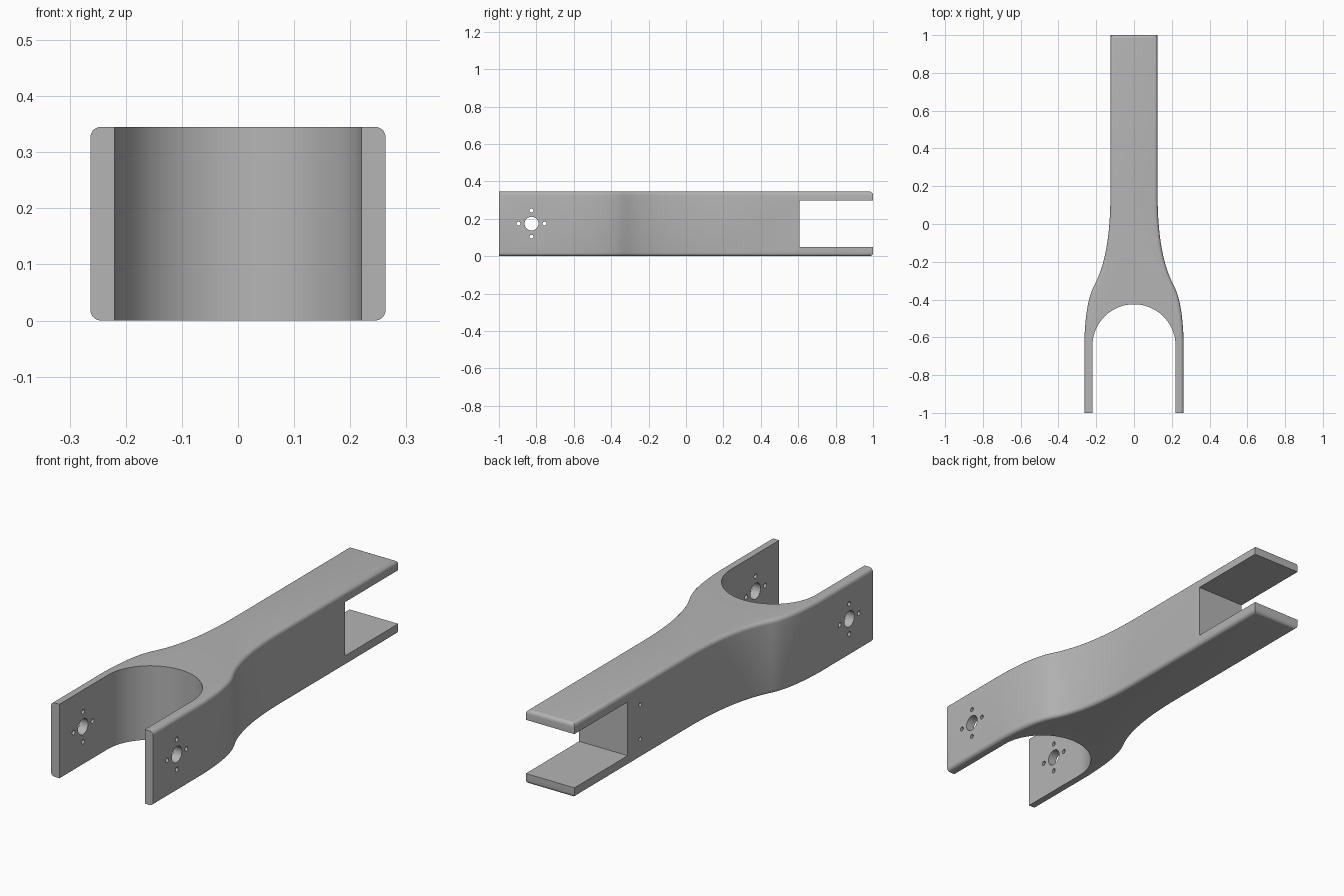
import bpy, bmesh, math
from mathutils import Vector, Matrix
from mathutils.geometry import interpolate_bezier

if "Cube" in bpy.data.objects:
    bpy.data.objects.remove(bpy.data.objects["Cube"], do_unlink=True)

HEIGHT = 0.345
FILLET = 0.018
ARCH_R, ARCH_Y = 0.22, -0.645

grey = bpy.data.materials.new("satin grey")
grey.use_nodes = True
grey.diffuse_color = (0.46, 0.46, 0.46, 1)
grey.node_tree.nodes["Principled BSDF"].inputs["Base Color"].default_value = grey.diffuse_color


def add_object(name, bm):
    bmesh.ops.recalc_face_normals(bm, faces=bm.faces[:])
    mesh = bpy.data.meshes.new(name)
    bm.to_mesh(mesh)
    bm.free()
    obj = bpy.data.objects.new(name, mesh)
    bpy.context.collection.objects.link(obj)
    mesh.materials.append(grey)
    return obj


def bezier(*points):
    return interpolate_bezier(*[Vector((x, y, 0)) for x, y in points], 17)


# Left flank: straight stem, flare, then fork shoulder
flank = [Vector((0.125, 1, 0))]
flank += bezier((0.125, 0.15), (0.125, -0.1), (0.165, -0.24), (0.21, -0.325))
flank += bezier((0.21, -0.325), (0.243, -0.387), (0.258, -0.48), (0.263, -0.62))[1:]
flank.append(Vector((0.263, -1, 0)))

# Round arch between the fork legs
steps = 48
arch = [Vector((ARCH_R, -1, 0))]
arch += [Vector((ARCH_R * math.cos(a), ARCH_Y + ARCH_R * math.sin(a), 0))
         for a in (math.pi * i / steps for i in range(steps + 1))]
arch.append(Vector((-ARCH_R, -1, 0)))
mirrored = [Vector((-p.x, p.y, 0)) for p in reversed(flank)]
outline = flank + arch + mirrored

# Solid arm, with rounded rims on the outer flanks and back end
bm = bmesh.new()
base = bm.faces.new([bm.verts.new(p) for p in outline])
top = bmesh.ops.extrude_face_region(bm, geom=[base])["geom"]
bmesh.ops.translate(bm, vec=(0, 0, HEIGHT),
                    verts=[v for v in top if isinstance(v, bmesh.types.BMVert)])
bmesh.ops.recalc_face_normals(bm, faces=bm.faces[:])


def is_outer_rim(edge):
    a, b = (v.co for v in edge.verts)
    if abs(a.z - b.z) > 0.01:
        return False
    inner = all(abs(p.x) < ARCH_R + 0.001 and p.y < ARCH_Y + ARCH_R + 0.001 for p in (a, b))
    front = a.y < -0.999 and b.y < -0.999
    return not (inner or front)


bmesh.ops.bevel(bm, geom=[e for e in bm.edges if is_outer_rim(e)], offset=FILLET,
                segments=5, profile=0.5, affect='EDGES', clamp_overlap=False)
arm = add_object("fork_arm", bm)

cutters = []


def cut_box(name, low, high):
    low, high = Vector(low), Vector(high)
    bm = bmesh.new()
    bmesh.ops.create_cube(bm, size=1, matrix=Matrix.Translation((low + high) / 2)
                          @ Matrix.Diagonal((*(high - low), 1)))
    cutters.append(add_object(name, bm))


def cut_hole(name, x, y, z, radius, length):
    bm = bmesh.new()
    bmesh.ops.create_cone(bm, cap_ends=True, segments=32, radius1=radius, radius2=radius,
                          depth=length, matrix=Matrix.Translation((x, y, z))
                          @ Matrix.Rotation(math.pi / 2, 4, 'Y'))
    cutters.append(add_object(name, bm))


# Slot at the back end
cut_box("slot_cutter", (-0.3, 0.608, 0.048), (0.3, 1.2, 0.298))

# Axle hole and four screw holes through both fork legs
cut_hole("axle_cutter", 0, -0.826, 0.174, 0.037, 0.8)
for dy, dz in ((0.07, 0), (-0.07, 0), (0, 0.07), (0, -0.07)):
    cut_hole("screw_cutter", 0, -0.826 + dy, 0.174 + dz, 0.0105, 0.8)

# Two small blind holes on the right flank by the slot
for z in (0.09, 0.25):
    cut_hole("pin_cutter", -0.125, 0.515, z, 0.009, 0.14)

for cutter in cutters:
    cutter.hide_render = True
    mod = arm.modifiers.new(cutter.name, 'BOOLEAN')
    mod.operation = 'DIFFERENCE'
    mod.solver = 'EXACT'
    mod.object = cutter

# Bake the cuts and remove the helpers
bpy.context.view_layer.update()
cut_mesh = bpy.data.meshes.new_from_object(arm.evaluated_get(bpy.context.evaluated_depsgraph_get()))
arm.modifiers.clear()
arm.data = cut_mesh
for cutter in cutters:
    bpy.data.objects.remove(cutter, do_unlink=True)

bpy.ops.object.select_all(action='DESELECT')
arm.select_set(True)
bpy.context.view_layer.objects.active = arm
bpy.ops.object.shade_smooth_by_angle(angle=math.radians(30))
